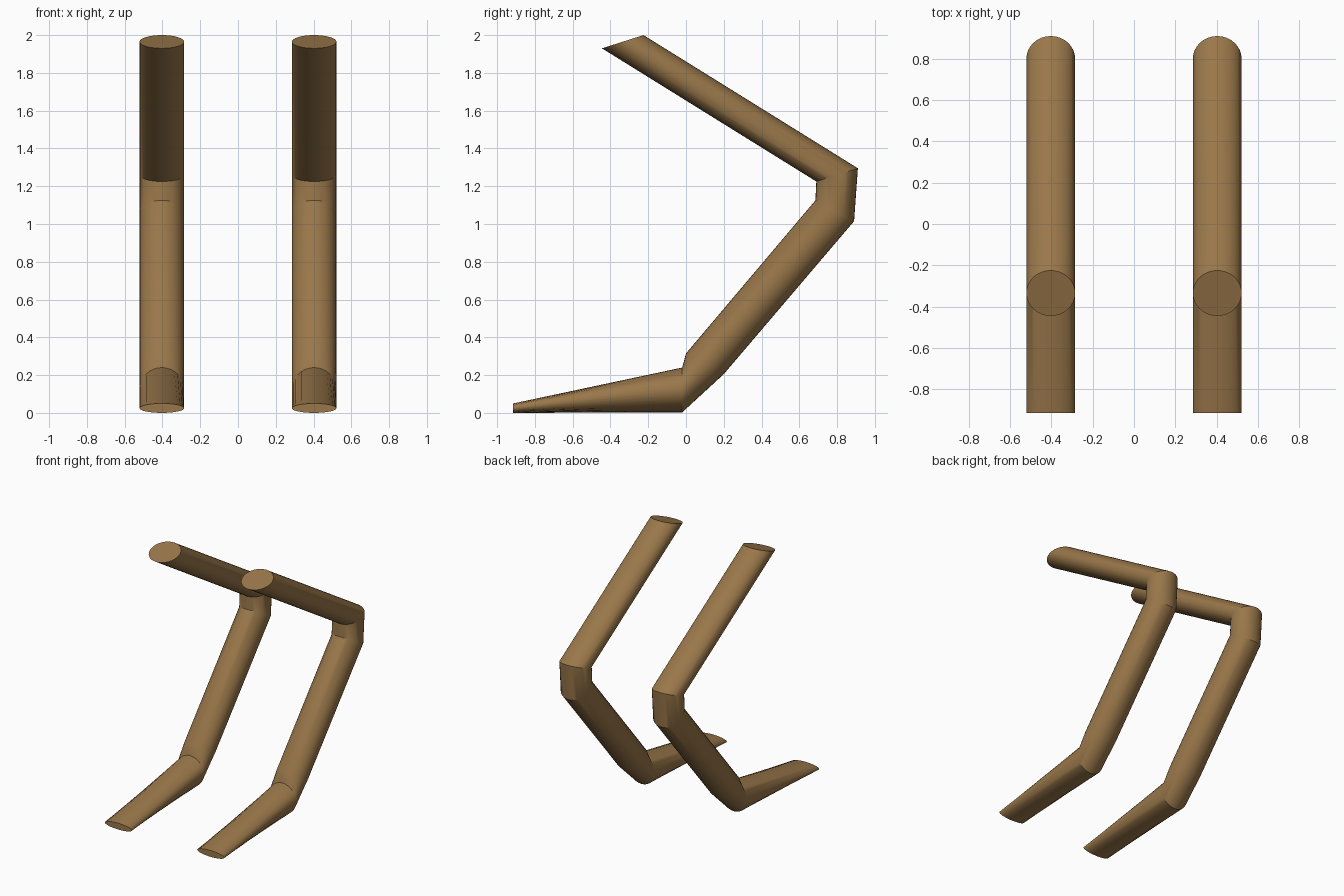
import bpy, bmesh, math
from mathutils import Vector

if "Cube" in bpy.data.objects:
    bpy.data.objects.remove(bpy.data.objects["Cube"])

SIDES = 32
HALF_WIDTH = 0.118
LEG_X = 0.403

wood = bpy.data.materials.new("brown")
wood.diffuse_color = (0.32, 0.185, 0.068, 1)
wood.use_nodes = True
wood.node_tree.nodes["Principled BSDF"].inputs["Base Color"].default_value = wood.diffuse_color

# Side profile (y, z): inner and outer end of each joint ring, from hip to toe
RINGS = [
    ((-0.445, 1.93), (-0.225, 2.00)),   # hip end
    ((0.69, 1.225), (0.91, 1.295)),     # upper knee
    ((0.685, 1.125), (0.89, 1.015)),    # lower knee
    ((0.0, 0.315), (0.20, 0.205)),      # upper ankle
    ((-0.02, 0.24), (-0.02, 0.003)),    # heel
    ((-0.915, 0.05), (-0.915, 0.0)),    # toe
]


def make_leg(name, x):
    """Tube lofted through elliptical joint rings, capped at both ends."""
    bm = bmesh.new()
    loops = []
    for inner, outer in RINGS:
        a, b = Vector((x, *inner)), Vector((x, *outer))
        mid, half = (a + b) / 2, (a - b) / 2
        loop = []
        for i in range(SIDES):
            t = 2 * math.pi * i / SIDES
            loop.append(bm.verts.new(
                mid + half * math.cos(t) + Vector((HALF_WIDTH * math.sin(t), 0, 0))))
        loops.append(loop)
    for p, q in zip(loops, loops[1:]):
        for i in range(SIDES):
            j = (i + 1) % SIDES
            bm.faces.new((p[i], p[j], q[j], q[i]))
    bm.faces.new(loops[0])
    bm.faces.new(loops[-1])
    bmesh.ops.recalc_face_normals(bm, faces=bm.faces)
    mesh = bpy.data.meshes.new(name)
    bm.to_mesh(mesh)
    bm.free()
    mesh.materials.append(wood)
    obj = bpy.data.objects.new(name, mesh)
    bpy.context.collection.objects.link(obj)
    bpy.ops.object.select_all(action='DESELECT')
    obj.select_set(True)
    bpy.context.view_layer.objects.active = obj
    bpy.ops.object.shade_smooth_by_angle(angle=math.radians(30))


make_leg("left_leg", -LEG_X)
make_leg("right_leg", LEG_X)
